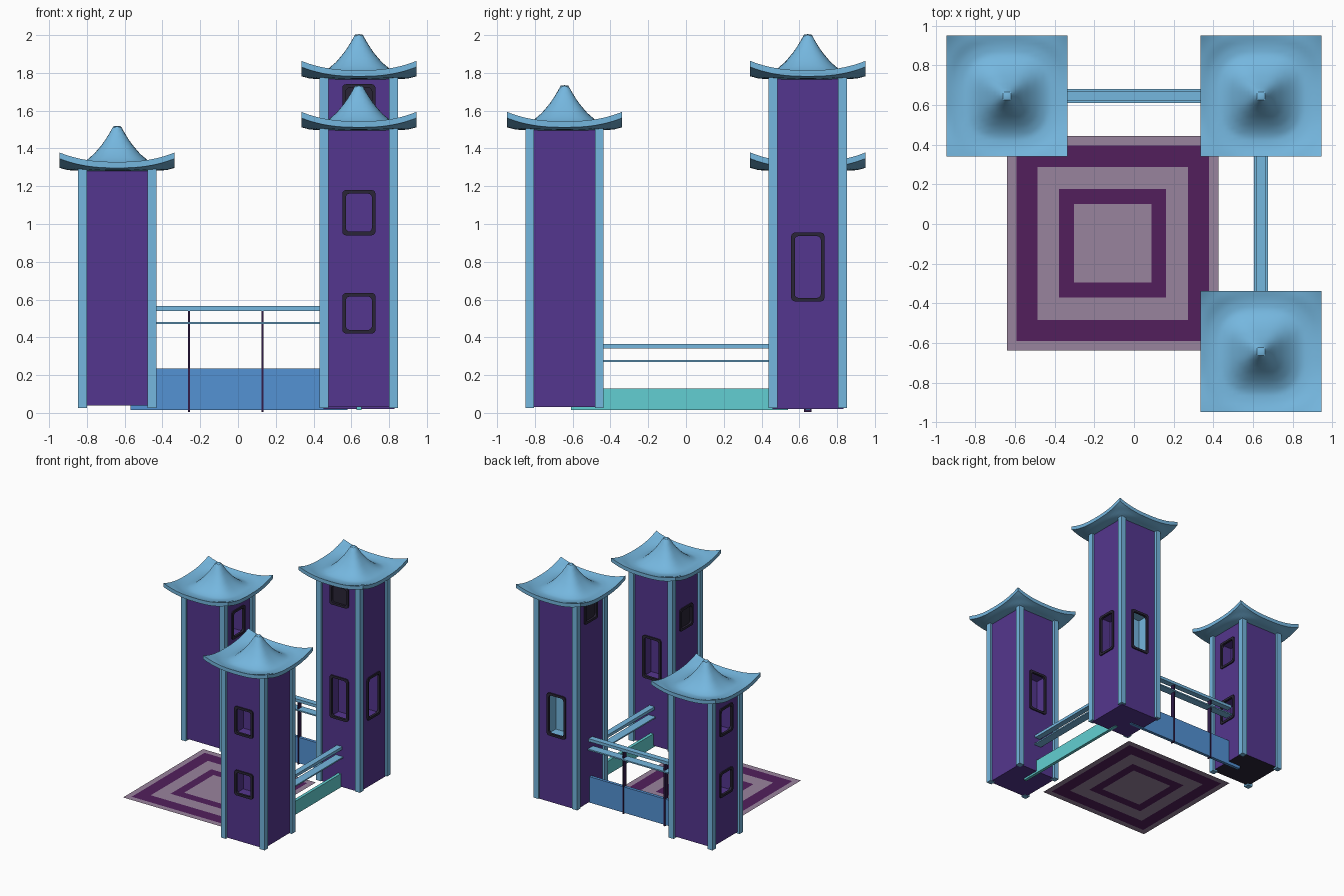
import bpy, bmesh, math
from mathutils import Vector

if "Cube" in bpy.data.objects:
    bpy.data.objects.remove(bpy.data.objects["Cube"])


def material(name, r, g, b):
    m = bpy.data.materials.new(name)
    lin = lambda c: ((c / 255 + 0.055) / 1.055) ** 2.4 if c > 10 else c / 255 / 12.92
    m.diffuse_color = (lin(r), lin(g), lin(b), 1)
    m.use_nodes = True
    m.node_tree.nodes["Principled BSDF"].inputs["Base Color"].default_value = m.diffuse_color
    return m


SKY = material("sky blue", 117, 183, 223)
PURPLE = material("purple", 84, 54, 142)
DARK = material("near black", 42, 37, 55)
BLUE = material("mid blue", 83, 146, 212)
TEAL = material("teal", 98, 207, 210)
MAUVE = material("mauve", 153, 131, 157)
PLUM = material("plum", 82, 31, 92)
POST = material("dark violet", 50, 28, 74)


def finish(name, bm, mats, smooth=None):
    bmesh.ops.recalc_face_normals(bm, faces=bm.faces)
    me = bpy.data.meshes.new(name)
    bm.to_mesh(me)
    bm.free()
    for m in mats:
        me.materials.append(m)
    ob = bpy.data.objects.new(name, me)
    bpy.context.collection.objects.link(ob)
    if smooth:
        bpy.context.view_layer.objects.active = ob
        ob.select_set(True)
        bpy.ops.object.shade_smooth_by_angle(angle=math.radians(smooth))
        ob.select_set(False)
    return ob


def box(name, x0, x1, y0, y1, z0, z1, mat):
    bm = bmesh.new()
    bmesh.ops.create_cube(bm, size=1)
    for v in bm.verts:
        v.co = Vector((x0 + (v.co.x + .5) * (x1 - x0), y0 + (v.co.y + .5) * (y1 - y0),
                       z0 + (v.co.z + .5) * (z1 - z0)))
    return finish(name, bm, [mat])


HALF, WIN = 0.188, 0.078  # wall half width, window half width


def side_point(cx, cy, k, u, d, z):
    # point on tower side k (0:+x 1:+y 2:-x 3:-y), u along the wall, d outward
    c, s = [(1, 0), (0, 1), (-1, 0), (0, -1)][k]
    return Vector((cx + c * d - s * u, cy + s * d + c * u, z))


def walls(name, cx, cy, z0, z1, windows, base_mat):
    # four walls; each window is a recessed opening (side, low, high, material, depth)
    bm = bmesh.new()

    def quad(k, pts, mi=0):
        f = bm.faces.new([bm.verts.new(side_point(cx, cy, k, *p)) for p in pts])
        f.material_index = mi

    for k in range(4):
        wins = sorted([w for w in windows if w[0] == k], key=lambda w: w[1])
        z = z0
        for _, lo, hi, mi, dep in wins + [(k, z1, z1, 0, 0)]:
            quad(k, [(-HALF, HALF, z), (HALF, HALF, z), (HALF, HALF, lo), (-HALF, HALF, lo)])
            z = hi
            if dep:
                for a, b in ((-HALF, -WIN), (WIN, HALF)):
                    quad(k, [(a, HALF, lo), (b, HALF, lo), (b, HALF, hi), (a, HALF, hi)])
                rim = [(-WIN, lo), (WIN, lo), (WIN, hi), (-WIN, hi)]
                inner = HALF - dep
                quad(k, [(u, inner, h) for u, h in rim], mi)
                for i in range(4):
                    (ua, ha), (ub, hb) = rim[i], rim[(i + 1) % 4]
                    quad(k, [(ua, HALF, ha), (ub, HALF, hb), (ub, inner, hb), (ua, inner, ha)], mi)
    for zz, mi in ((z0, 3), (z1, 0)):
        f = bm.faces.new([bm.verts.new((cx + sx * HALF, cy + sy * HALF, zz))
                          for sx, sy in ((-1, -1), (1, -1), (1, 1), (-1, 1))])
        f.material_index = mi
    bmesh.ops.remove_doubles(bm, verts=bm.verts, dist=1e-5)
    finish(name, bm, [PURPLE, SKY, DARK, base_mat])


def window_frame(name, cx, cy, k, lo, hi):
    # dark frame with rounded corners, slightly proud of the wall
    bm = bmesh.new()
    mid, hh = (lo + hi) / 2, (hi - lo) / 2

    def loop(grow, d):
        out = []
        r = 0.02
        for q in range(4):
            sx, sz = [(1, 1), (-1, 1), (-1, -1), (1, -1)][q]
            for j in range(4):
                a = math.radians(90 * q + 30 * j)
                u = sx * (WIN + grow - r) + r * math.cos(a)
                z = mid + sz * (hh + grow - r) + r * math.sin(a)
                out.append(bm.verts.new(side_point(cx, cy, k, u, d, z)))
        return out

    loops = [loop(.01, HALF - .01), loop(.01, HALF + .01),
             loop(-.009, HALF + .01), loop(-.009, HALF - .01)]
    n = len(loops[0])
    for a in range(4):
        A, B = loops[a], loops[(a + 1) % 4]
        for i in range(n):
            bm.faces.new((A[i], A[(i + 1) % n], B[(i + 1) % n], B[i]))
    finish(name, bm, [DARK])


PROFILE = [(0, .25), (.021, .247), (.04, .212), (.07, .163), (.12, .103), (.165, .065),
           (.21, .044), (.26, .047), (.305, .059), (.45, .064)]


def roof(name, cx, cy, w):
    # square sheet: concave peak, flared brim and lifted corners
    bm = bmesh.new()
    n, R = 30, 0.305

    def top(x, y):
        x, y = abs(x), abs(y)
        s = (x ** 3 + y ** 3) ** (1 / 3)
        for (a, ha), (b, hb) in zip(PROFILE, PROFILE[1:]):
            if s <= b:
                h = ha + (hb - ha) * (s - a) / (b - a)
                break
        return h + .047 * (x * y / R ** 2) ** 2.5

    grids = []
    for under in (False, True):
        g = []
        for i in range(n + 1):
            row = []
            for j in range(n + 1):
                x, y = R * (2 * i / n - 1), R * (2 * j / n - 1)
                h = top(x, y)
                if under:
                    h = min(h - .032, .01) if max(abs(x), abs(y)) < .2 else h - .032
                row.append(bm.verts.new((cx + x, cy + y, w + h)))
            g.append(row)
        grids.append(g)
        for i in range(n):
            for j in range(n):
                bm.faces.new((g[i][j], g[i + 1][j], g[i + 1][j + 1], g[i][j + 1]))
    T, B = grids
    for i in range(n):
        for e in (0, n):
            bm.faces.new((T[i][e], T[i + 1][e], B[i + 1][e], B[i][e]))
            bm.faces.new((T[e][i], T[e][i + 1], B[e][i + 1], B[e][i]))
    finish(name, bm, [SKY], 40)


def tower(name, cx, cy, z0, w, windows, base_mat=PURPLE):
    walls(name + "_walls", cx, cy, z0, w + .02, windows, base_mat)
    for i, (k, lo, hi, mi, dep) in enumerate(windows):
        window_frame(f"{name}_window_frame_{i}", cx, cy, k, lo, hi)
    for i, (sx, sy) in enumerate(((-1, -1), (1, -1), (1, 1), (-1, 1))):
        px, py, r = cx + sx * .184, cy + sy * .184, .0235
        box(f"{name}_corner_post_{i}", px - r, px + r, py - r, py + r, .026, w + .02, SKY)
    roof(name + "_roof", cx, cy, w)


# Towers: windows are (side, low, high, material slot, depth)
D = .1
tower("back_left_tower", -.64, .645, .04, 1.27,
      [(k, lo, hi, 0, D) for k in (0, 2) for lo, hi in ((.43, .625), (.95, 1.17))], DARK)
tower("front_right_tower", .64, -.643, .03, 1.485,
      [(3, .43, .625, 0, D), (3, .95, 1.17, 0, D), (1, .6, .945, 0, D), (2, 1.02, 1.19, 2, .008)])
tower("back_right_tower", .64, .645, .02, 1.755,
      [(0, .6, .945, 0, D), (1, .6, .945, 1, D), (3, .6, .945, 0, D),
       (3, 1.57, 1.73, 2, .008), (2, 1.57, 1.73, 2, .008)])

# Back fence between the two rear towers
box("back_top_rail", -.47, .47, .62, .67, .54, .565, SKY)
box("back_lower_rail", -.47, .47, .61, .68, .47, .481, SKY)
box("back_panel", -.57, .58, .632, .658, .014, .235, BLUE)
for i, x in enumerate((-.26, .13)):
    box(f"back_fence_post_{i}", x - .005, x + .005, .625, .665, .005, .54, POST)

# Side fence between the two right towers
box("side_top_rail", .615, .665, -.47, .47, .34, .365, SKY)
box("side_lower_rail", .605, .675, -.47, .47, .27, .281, SKY)
box("side_panel", .627, .653, -.61, .54, .014, .13, TEAL)

# Carpet with concentric square bands
bm = bmesh.new()
cx, cy = -.1075, -.0975
halves = [.533, .485, .38, .27, .195]
rings = [[bm.verts.new((cx + sx * h, cy + sy * h * 1.015, 0))
          for sx, sy in ((-1, -1), (1, -1), (1, 1), (-1, 1))] for h in halves]
for a in range(4):
    for i in range(4):
        j = (i + 1) % 4
        f = bm.faces.new((rings[a][i], rings[a][j], rings[a + 1][j], rings[a + 1][i]))
        f.material_index = a % 2
bm.faces.new(rings[4])
carpet = finish("carpet", bm, [MAUVE, PLUM])
if carpet.data.polygons[0].normal.z < 0:
    carpet.data.flip_normals()
